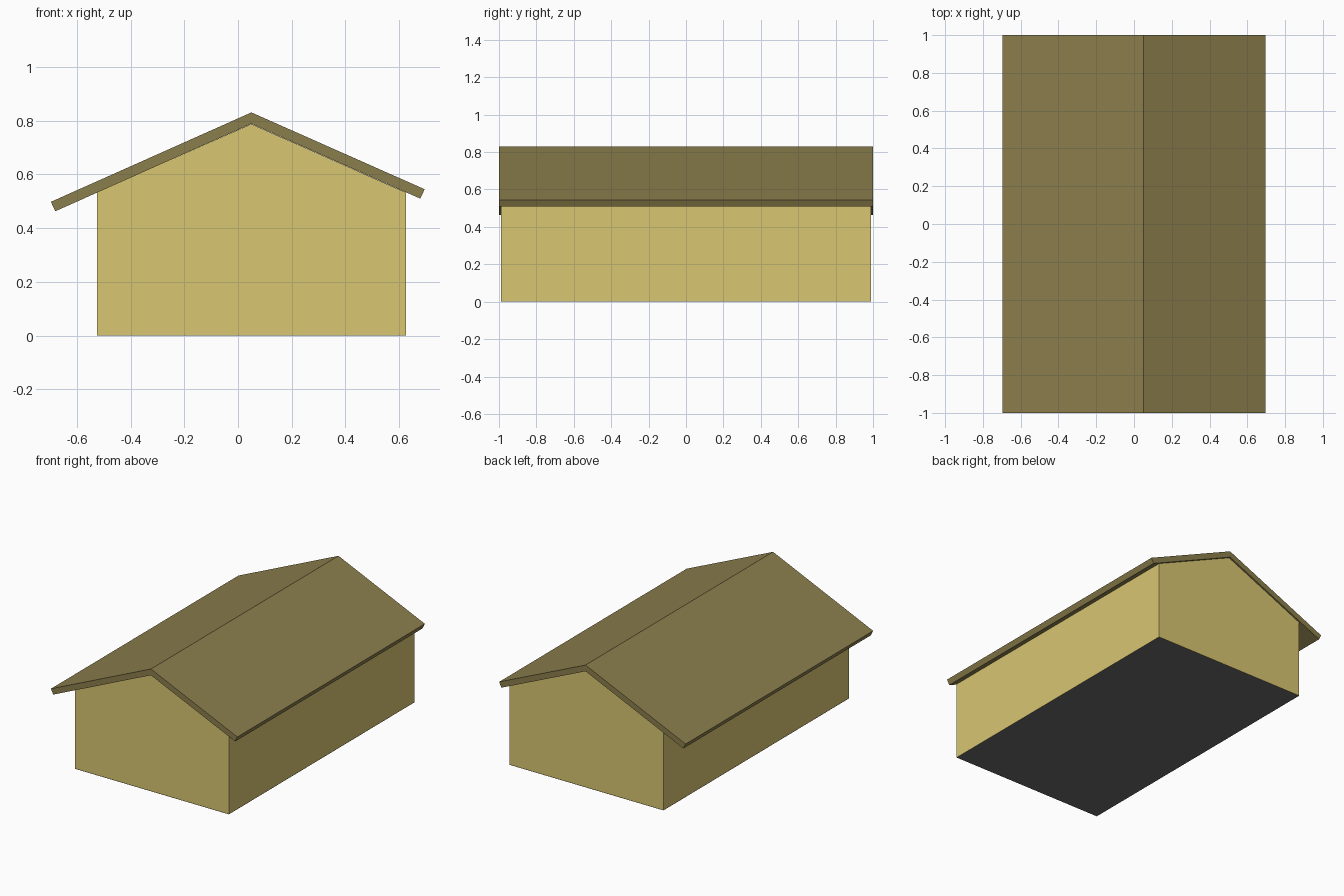
import bpy, bmesh

if "Cube" in bpy.data.objects:
    bpy.data.objects.remove(bpy.data.objects["Cube"])

def material(name, rgb):
    m = bpy.data.materials.new(name)
    m.diffuse_color = (*rgb, 1)
    m.use_nodes = True
    m.node_tree.nodes["Principled BSDF"].inputs["Base Color"].default_value = m.diffuse_color
    return m

def prism(name, profile, half_depth, mat, skip=()):
    """Extrude an x-z profile along y; skip lists profile sides left open."""
    bm = bmesh.new()
    front = [bm.verts.new((x, -half_depth, z)) for x, z in profile]
    back = [bm.verts.new((x, half_depth, z)) for x, z in profile]
    bm.faces.new(front)
    bm.faces.new(back[::-1])
    n = len(profile)
    for i in range(n):
        if i not in skip:
            j = (i + 1) % n
            bm.faces.new((front[j], front[i], back[i], back[j]))
    me = bpy.data.meshes.new(name)
    bm.to_mesh(me)
    bm.free()
    me.materials.append(mat)
    ob = bpy.data.objects.new(name, me)
    bpy.context.collection.objects.link(ob)
    return ob

wall_mat = material("wall_yellow", (0.69, 0.565, 0.168))
roof_mat = material("roof_olive", (0.26, 0.21, 0.073))
floor_mat = material("floor_grey", (0.15, 0.15, 0.15))

RIDGE, HALF, EAVE, DEPTH = 0.05, 0.575, 0.533, 0.99
L, R = RIDGE - HALF, RIDGE + HALF

# Hollow walls with gables, open under the roof and at the bottom
walls = prism("walls", [(L, 0.001), (R, 0.001), (R, EAVE), (RIDGE, 0.788), (L, EAVE)],
              DEPTH, wall_mat, skip=(0, 2, 3))
shell = walls.modifiers.new("thickness", 'SOLIDIFY')
shell.thickness = 0.04
shell.offset = -1
shell.use_even_offset = True

# Floor plate
bm = bmesh.new()
bm.faces.new([bm.verts.new((x, y, 0)) for x, y in
              ((L, -DEPTH), (L, DEPTH), (R, DEPTH), (R, -DEPTH))])
me = bpy.data.meshes.new("floor")
bm.to_mesh(me)
bm.free()
me.materials.append(floor_mat)
bpy.context.collection.objects.link(bpy.data.objects.new("floor", me))

# Roof slab with off-centre ridge and overhanging eaves
prism("roof", [(-0.68, 0.463), (RIDGE, 0.789), (0.679, 0.51),
               (0.695, 0.545), (RIDGE, 0.831), (-0.697, 0.498)], 1.0, roof_mat)
